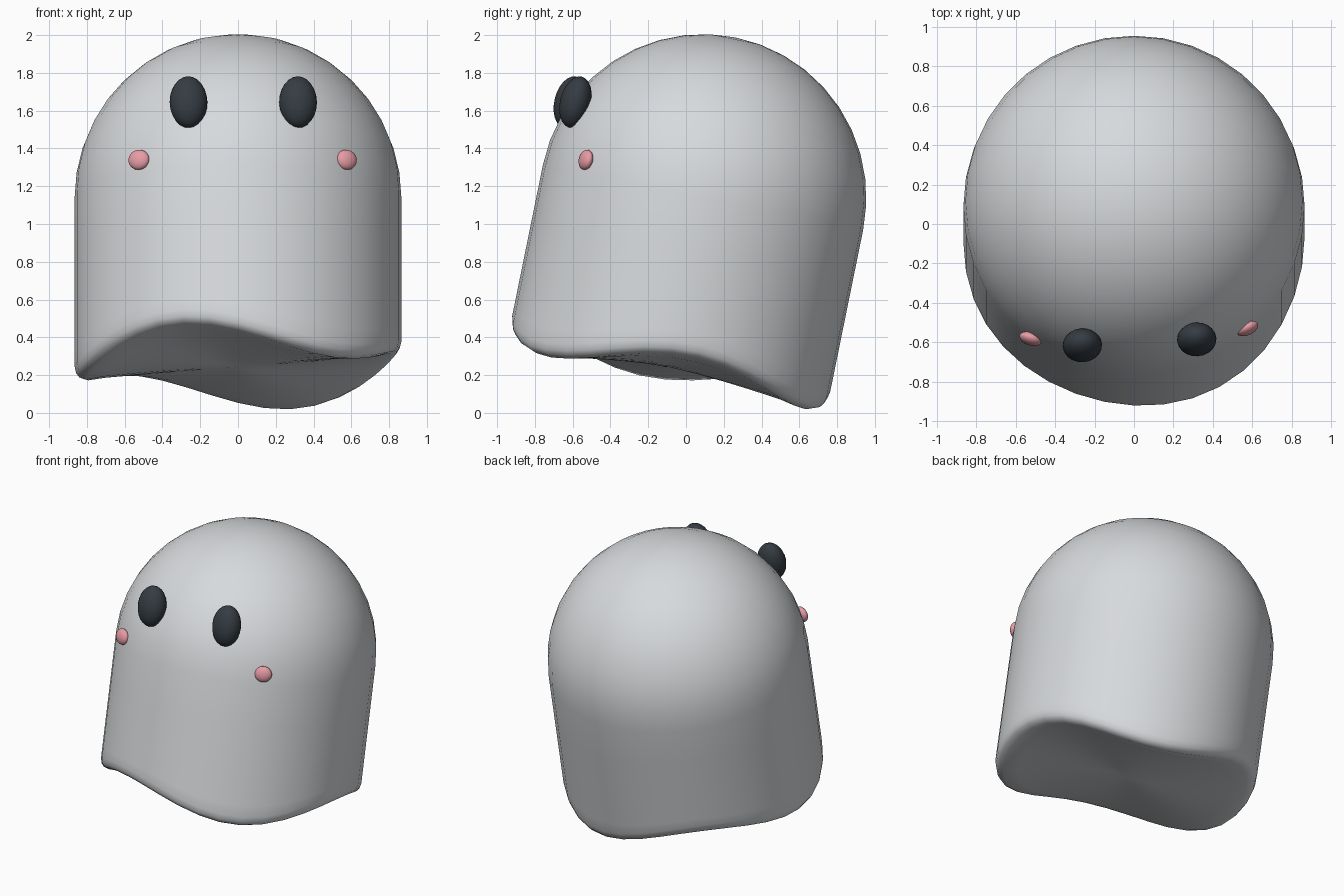
import bpy, bmesh
from math import sin, cos, pi, radians

cube = bpy.data.objects.get("Cube")
if cube:
    bpy.data.objects.remove(cube, do_unlink=True)


def material(name, colour):
    mat = bpy.data.materials.new(name)
    mat.use_nodes = True
    mat.diffuse_color = (*colour, 1)
    bsdf = mat.node_tree.nodes["Principled BSDF"]
    bsdf.inputs["Base Color"].default_value = (*colour, 1)
    bsdf.inputs["Roughness"].default_value = 0.6
    return mat


WHITE = material("pale grey", (0.68, 0.70, 0.72))
DARK = material("dark slate", (0.035, 0.045, 0.055))
PINK = material("blush pink", (0.80, 0.33, 0.38))

RADIUS = 0.865
SEGMENTS = 36
HEM = -0.915        # mean hem height below the dome centre
WAVE = 0.075        # height of the three hem waves
PHASE = radians(8)


def body():
    """Round dome on a straight wall, closed below by a wavy underside."""
    bm = bmesh.new()
    angles = [2 * pi * i / SEGMENTS for i in range(SEGMENTS)]

    def ring(r, height):
        return [bm.verts.new((r * cos(a), r * sin(a), height(a))) for a in angles]

    def wave(a):
        return WAVE * cos(3 * (a - PHASE))

    rings = []
    # dome
    for k in range(1, 11):
        t = pi / 2 * k / 10
        rings.append(ring(RADIUS * sin(t), lambda a, t=t: RADIUS * cos(t)))
    # wall, following the hem more and more towards the bottom
    for f in (0.3, 0.6, 0.85):
        rings.append(ring(RADIUS, lambda a, f=f: f * (HEM + wave(a))))
    # rounded hem
    for inset, lift in ((0, 0.07), (0.008, 0.035), (0.025, 0.012), (0.06, 0)):
        rings.append(ring(RADIUS - inset, lambda a, l=lift: HEM + wave(a) + l))
    # underside
    for r in (0.82, 0.6, 0.4, 0.2):
        rings.append(ring(r * RADIUS, lambda a, r=r: HEM + wave(a) * r ** 1.5))

    for upper, lower in zip(rings, rings[1:]):
        for i in range(SEGMENTS):
            j = (i + 1) % SEGMENTS
            bm.faces.new((upper[i], lower[i], lower[j], upper[j]))
    top = bm.verts.new((0, 0, RADIUS))
    bottom = bm.verts.new((0, 0, HEM))
    for i in range(SEGMENTS):
        j = (i + 1) % SEGMENTS
        bm.faces.new((top, rings[0][i], rings[0][j]))
        bm.faces.new((bottom, rings[-1][j], rings[-1][i]))
    bmesh.ops.recalc_face_normals(bm, faces=bm.faces)
    for face in bm.faces:
        face.smooth = True

    mesh = bpy.data.meshes.new("body")
    bm.to_mesh(mesh)
    bm.free()
    mesh.materials.append(WHITE)
    obj = bpy.data.objects.new("body", mesh)
    bpy.context.collection.objects.link(obj)
    obj.location = (0, 0.09, 1.14)
    obj.rotation_euler.x = radians(-11.5)


def ellipsoid(name, location, scale, lean, turn, mat):
    bpy.ops.mesh.primitive_uv_sphere_add(segments=20, ring_count=12, radius=1, location=location)
    obj = bpy.context.object
    obj.name = name
    obj.scale = scale
    obj.rotation_euler = (radians(lean), 0, radians(turn))
    obj.data.materials.append(mat)
    bpy.ops.object.shade_smooth()


body()

# face, turned slightly to one side
EYE = (0.1, 0.082, 0.139)
CHEEK = (0.058, 0.032, 0.054)
ellipsoid("right_eye", (-0.262, -0.615, 1.645), EYE, -14, 3, DARK)
ellipsoid("left_eye", (0.318, -0.585, 1.645), EYE, -14, 3, DARK)
ellipsoid("right_cheek", (-0.525, -0.582, 1.34), CHEEK, -12, -20, PINK)
ellipsoid("left_cheek", (0.575, -0.53, 1.34), CHEEK, -12, 26, PINK)
